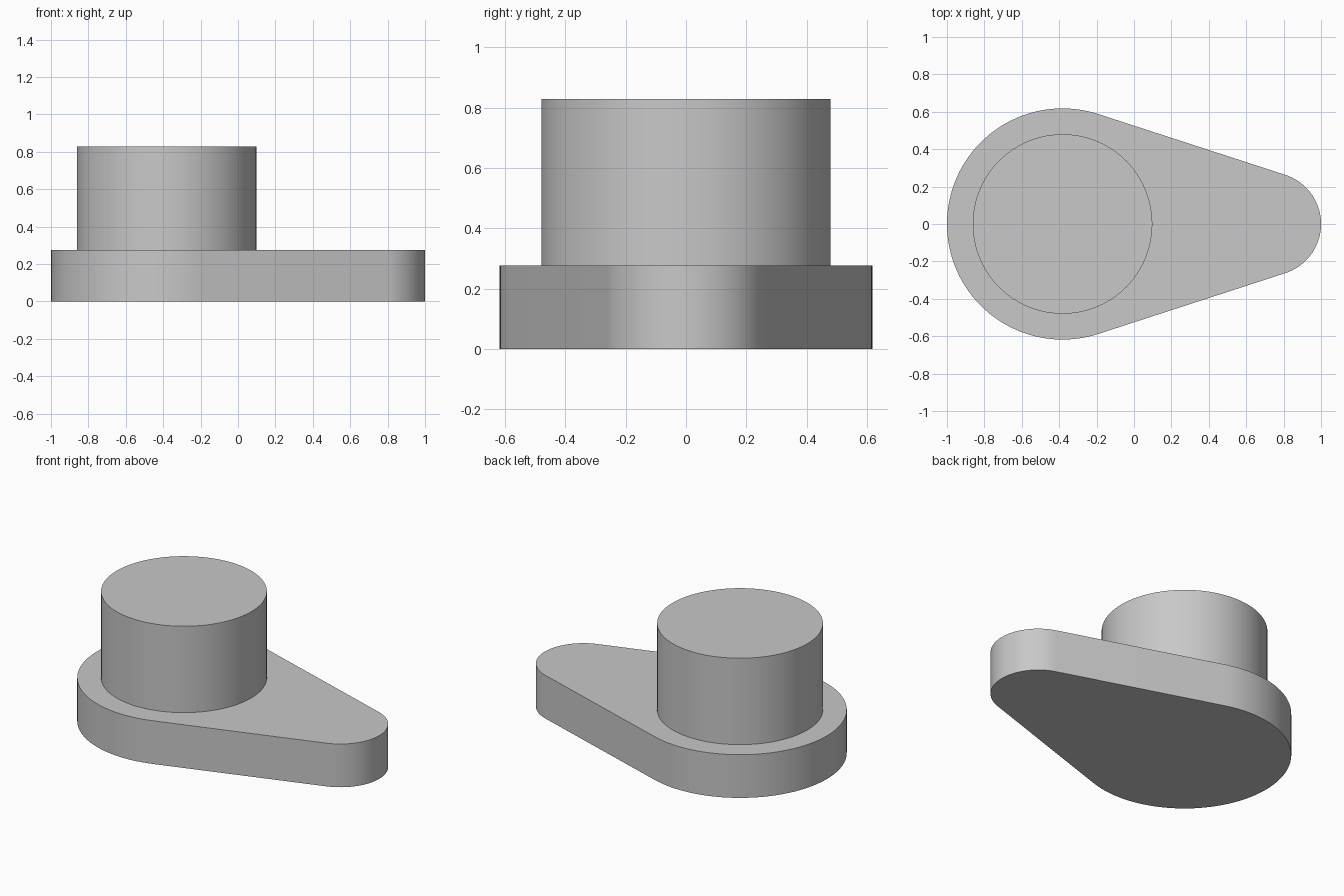
import bpy
import bmesh
from math import acos, cos, sin, pi, radians

cube = bpy.data.objects.get("Cube")
if cube:
    bpy.data.objects.remove(cube, do_unlink=True)

# Single grey material
grey = bpy.data.materials.new("plain_grey")
grey.use_nodes = True
colour = (0.58, 0.58, 0.58, 1)
grey.diffuse_color = colour
grey.node_tree.nodes["Principled BSDF"].inputs["Base Color"].default_value = colour


def arc(cx, radius, start, end, steps):
    """Points along an arc centred on the x axis, both ends included."""
    angles = [start + (end - start) * i / steps for i in range(steps + 1)]
    return [(cx + radius * cos(a), radius * sin(a)) for a in angles]


def extrude_outline(name, outline, bottom, top):
    """Extrude a closed counter-clockwise outline into a smooth-sided solid."""
    bm = bmesh.new()
    face = bm.faces.new([bm.verts.new((x, y, bottom)) for x, y in outline])
    result = bmesh.ops.extrude_face_region(bm, geom=[face], use_keep_orig=True)
    verts = [v for v in result["geom"] if isinstance(v, bmesh.types.BMVert)]
    bmesh.ops.translate(bm, verts=verts, vec=(0, 0, top - bottom))
    bmesh.ops.recalc_face_normals(bm, faces=bm.faces)
    mesh = bpy.data.meshes.new(name)
    bm.to_mesh(mesh)
    bm.free()
    mesh.materials.append(grey)
    obj = bpy.data.objects.new(name, mesh)
    bpy.context.collection.objects.link(obj)
    bpy.ops.object.select_all(action="DESELECT")
    obj.select_set(True)
    bpy.context.view_layer.objects.active = obj
    bpy.ops.object.shade_smooth_by_angle(angle=radians(30))
    return obj


big_r, small_r = 0.618, 0.276
big_x, small_x = big_r - 1, 1 - small_r
plate_top, boss_top, boss_r = 0.276, 0.828, 0.48

# Teardrop plate: two arcs joined by their common tangents
tangent = acos((big_r - small_r) / (small_x - big_x))
outline = arc(small_x, small_r, -tangent, tangent, 48)
outline += arc(big_x, big_r, tangent, 2 * pi - tangent, 72)
extrude_outline("base_plate", outline, 0, plate_top)

# Round boss standing over the wide end
extrude_outline("round_boss", arc(big_x, boss_r, 0, 2 * pi, 96)[:-1], plate_top, boss_top)
